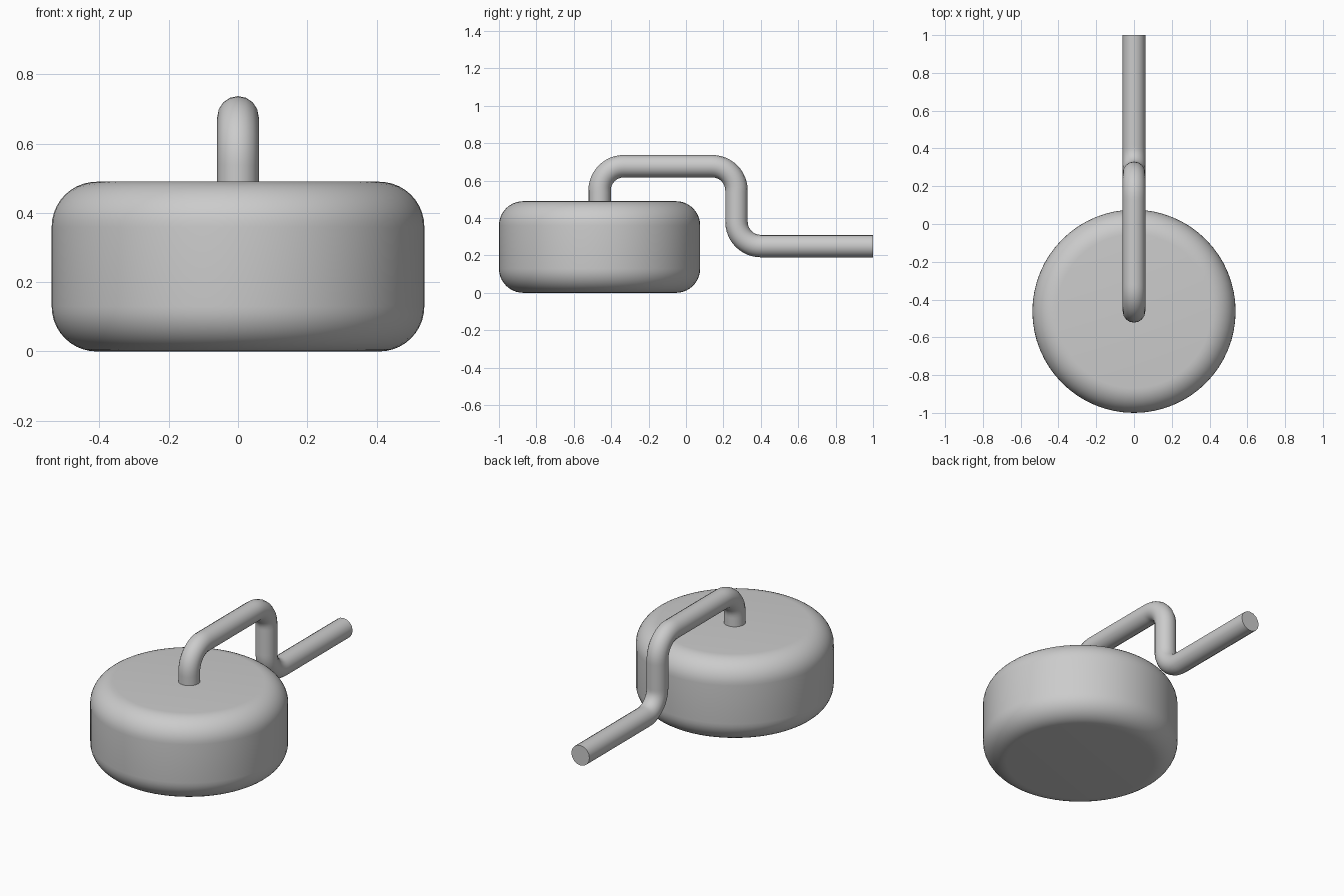
import bpy
import math
from mathutils import Vector

cube = bpy.data.objects.get("Cube")
if cube:
    bpy.data.objects.remove(cube, do_unlink=True)

DRUM_Y, DRUM_R, DRUM_H = -0.462, 0.538, 0.49
PIPE_R, BEND_R = 0.06, 0.13

grey = bpy.data.materials.new("plain grey")
grey.use_nodes = True
colour = (0.6, 0.6, 0.6, 1)
grey.diffuse_color = colour
grey.node_tree.nodes["Principled BSDF"].inputs["Base Color"].default_value = colour


def activate(obj):
    bpy.ops.object.select_all(action="DESELECT")
    obj.select_set(True)
    bpy.context.view_layer.objects.active = obj


def smooth(obj):
    activate(obj)
    bpy.ops.object.shade_smooth_by_angle(angle=math.radians(35))


# Round drum with rolled rims
bpy.ops.mesh.primitive_cylinder_add(vertices=64, radius=DRUM_R, depth=DRUM_H,
                                    location=(0, DRUM_Y, DRUM_H / 2))
drum = bpy.context.object
drum.name = "drum"
drum.data.materials.append(grey)
rim = drum.modifiers.new("rounded rims", "BEVEL")
rim.width = 0.13
rim.segments = 10
rim.limit_method = "ANGLE"
rim.angle_limit = math.radians(40)
activate(drum)
bpy.ops.object.modifier_apply(modifier=rim.name)
smooth(drum)

# Bent pipe: a path through the corners, each rounded to a quarter circle
path = [Vector((0, y, z)) for y, z in
        [(DRUM_Y, DRUM_H - 0.03), (DRUM_Y, 0.677), (0.27, 0.677), (0.27, 0.25), (1, 0.25)]]
knots = [(path[0], path[0], path[0])]
for before, corner, after in zip(path, path[1:], path[2:]):
    back = (before - corner).normalized() * BEND_R
    ahead = (after - corner).normalized() * BEND_R
    k = 0.5523
    start, end = corner + back, corner + ahead
    knots.append((start + back * 0.3, start, start - back * k))
    knots.append((end - ahead * k, end, end + ahead * 0.3))
knots.append((path[-1], path[-1], path[-1]))

curve = bpy.data.curves.new("pipe", "CURVE")
curve.dimensions = "3D"
curve.resolution_u = 12
curve.bevel_depth = PIPE_R
curve.bevel_resolution = 6
curve.use_fill_caps = True
spline = curve.splines.new("BEZIER")
spline.bezier_points.add(len(knots) - 1)
for point, (left, co, right) in zip(spline.bezier_points, knots):
    point.handle_left_type = point.handle_right_type = "FREE"
    point.co = co
    point.handle_left = left
    point.handle_right = right
# End handles point along the pipe so the caps stay square
first, last = spline.bezier_points[0], spline.bezier_points[-1]
first.handle_left = first.co - Vector((0, 0, 0.02))
first.handle_right = first.co + Vector((0, 0, 0.02))
last.handle_left = last.co - Vector((0, 0.1, 0))
last.handle_right = last.co + Vector((0, 0.1, 0))

pipe = bpy.data.objects.new("pipe", curve)
bpy.context.collection.objects.link(pipe)
curve.materials.append(grey)
activate(pipe)
bpy.ops.object.convert(target="MESH")
pipe = bpy.context.object
pipe.name = "pipe"
smooth(pipe)
